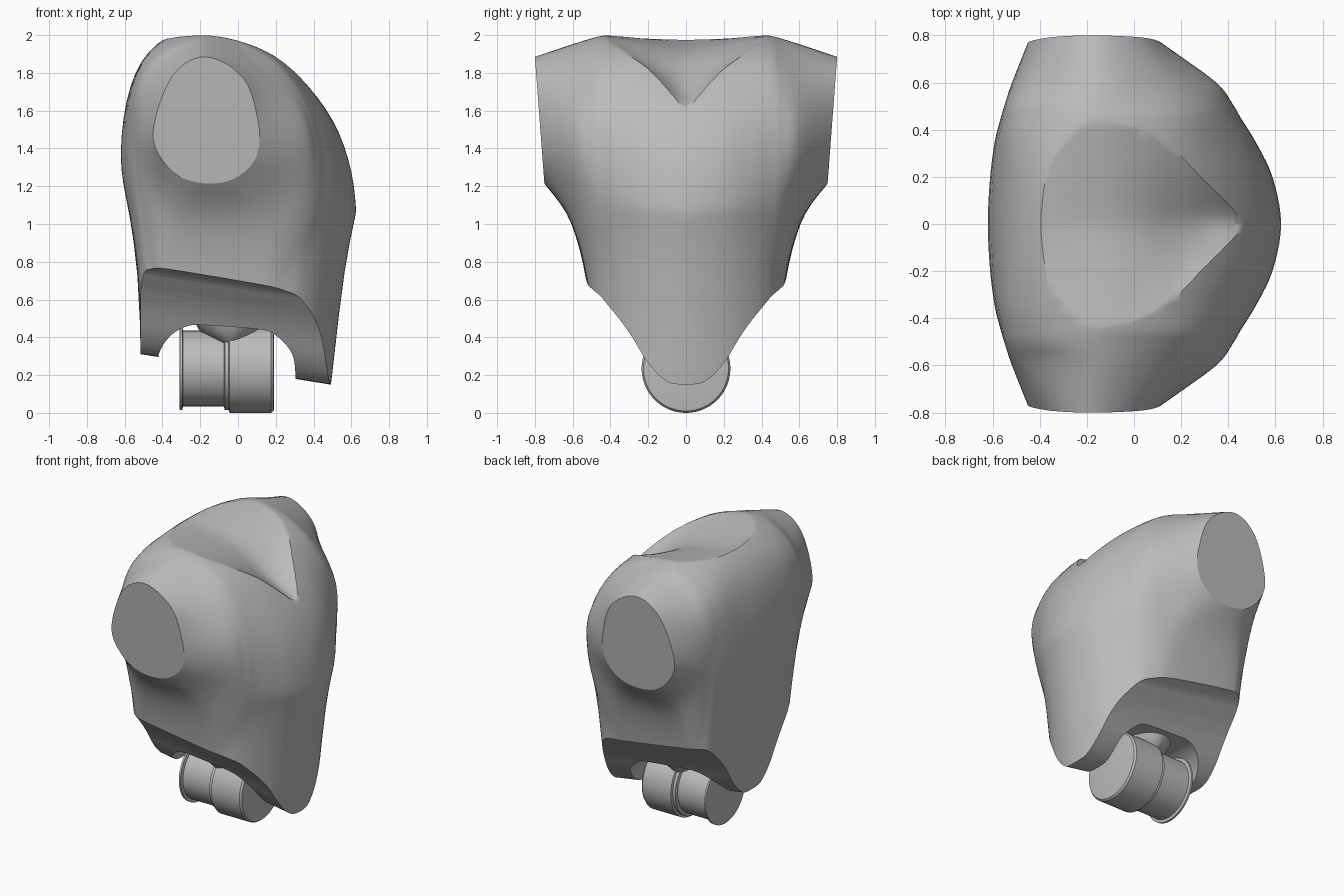
import bpy, bmesh, math
from mathutils import Vector

if "Cube" in bpy.data.objects:
    bpy.data.objects.remove(bpy.data.objects["Cube"])

grey = bpy.data.materials.new("plain grey")
grey.diffuse_color = (0.5, 0.5, 0.5, 1)
grey.use_nodes = True
grey.node_tree.nodes["Principled BSDF"].inputs["Base Color"].default_value = grey.diffuse_color


def spline(pts, steps, closed=False):
    """Catmull-Rom curve through pts."""
    pts = [Vector(p) for p in pts]
    n = len(pts)
    get = (lambda i: pts[i % n]) if closed else (lambda i: pts[max(0, min(n - 1, i))])
    out = []
    for i in range(n if closed else n - 1):
        a, b, c, d = (get(i + k) for k in (-1, 0, 1, 2))
        for s in range(steps):
            t = s / steps
            out.append(0.5 * (2 * b + (c - a) * t + (2 * a - 5 * b + 4 * c - d) * t * t
                              + (3 * b - a - 3 * c + d) * t ** 3))
    return out if closed else out + [pts[-1]]


def loft(name, rings):
    """Closed solid through a list of equal-length rings, capped at both ends."""
    bm = bmesh.new()
    vs = [[bm.verts.new(p) for p in r] for r in rings]
    for r0, r1 in zip(vs, vs[1:]):
        for k in range(len(r0)):
            j = (k + 1) % len(r0)
            bm.faces.new((r0[k], r0[j], r1[j], r1[k]))
    bm.faces.new(vs[0])
    bm.faces.new(vs[-1][::-1])
    bmesh.ops.recalc_face_normals(bm, faces=bm.faces)
    me = bpy.data.meshes.new(name)
    bm.to_mesh(me)
    bm.free()
    me.materials.append(grey)
    ob = bpy.data.objects.new(name, me)
    bpy.context.collection.objects.link(ob)
    return ob


def activate(ob):
    bpy.ops.object.select_all(action='DESELECT')
    ob.select_set(True)
    bpy.context.view_layer.objects.active = ob


def cut(ob, cutter):
    m = ob.modifiers.new("cut", 'BOOLEAN')
    m.operation, m.solver, m.object = 'DIFFERENCE', 'EXACT', cutter
    activate(ob)
    bpy.ops.object.modifier_apply(modifier=m.name)
    bpy.data.objects.remove(cutter)


def smooth(ob, deg):
    activate(ob)
    bpy.ops.object.shade_smooth_by_angle(angle=math.radians(deg))


# Torso: x-z sections from the centre out to the arm socket (top, front, bottom, back)
sections = [
    (0.00, [(-.2, 2.04), (.2, 1.89), (.5, 1.55), (.62, 1.14), (.565, .75),
            (.27, -1), (-.4, -1), (-.533, .73), (-.62, 1.38), (-.51, 1.86)]),
    (0.20, [(-.2, 2.03), (.2, 1.89), (.485, 1.55), (.585, 1.15), (.525, .75),
            (.24, -1), (-.4, -1), (-.53, .73), (-.61, 1.38), (-.51, 1.855)]),
    (0.35, [(-.2, 2.01), (.19, 1.885), (.44, 1.56), (.515, 1.17), (.44, .75),
            (.18, -1), (-.38, -1), (-.52, .73), (-.59, 1.39), (-.51, 1.84)]),
    (0.45, [(-.2, 1.995), (.18, 1.875), (.4, 1.57), (.45, 1.19), (.34, .75),
            (.19, -.1), (-.42, -.1), (-.495, .74), (-.565, 1.4), (-.5, 1.82)]),
    (0.51, [(-.2, 1.98), (.16, 1.855), (.37, 1.58), (.41, 1.22), (.25, .8),
            (.08, .6), (-.34, .6), (-.45, .82), (-.545, 1.41), (-.49, 1.8)]),
    (0.605, [(-.18, 1.95), (.12, 1.82), (.315, 1.56), (.33, 1.33), (.2, 1.11),
             (.05, 1.01), (-.31, 1.01), (-.43, 1.14), (-.515, 1.43), (-.45, 1.77)]),
    (0.80, [(-.17, 1.885), (.03, 1.77), (.107, 1.54), (.105, 1.38), (.04, 1.28),
            (-.08, 1.22), (-.24, 1.225), (-.37, 1.3), (-.45, 1.48), (-.35, 1.78)]),
]


def section_ring(y, pts, side):
    # the socket end leans inwards towards its lower edge
    lean = lambda z: (z - 1.885) * 0.075 if y > 0.7 else 0
    return [(p.x, side * (y + lean(p.y)), p.y) for p in spline(pts, 6, True)]


rings = [section_ring(y, p, -1) for y, p in reversed(sections)]
rings += [section_ring(y, p, 1) for y, p in sections[1:]]
columns = [spline(c, 5) for c in zip(*rings)]
torso = loft("torso", list(zip(*columns)))

# Neck hollow: V-shaped valley running down to the chest (x, valley height, side slope)
valley = [(-.7, 2.05, .04), (-.42, 1.98, .05), (-.3, 1.96, .11), (-.1, 1.925, .175),
          (.05, 1.865, .26), (.2, 1.765, .49), (.3, 1.7, .75), (.4, 1.65, .95),
          (.47, 1.61, 1.1), (.8, 1.42, 1.1)]
ys = [-.8 + .04 * i for i in range(41)]
cut(torso, loft("neck_cutter", [
    [(v.x, y, v.y + v.z * (math.hypot(y, .05) - .05)) for y in ys] + [(v.x, .8, 3), (v.x, -.8, 3)]
    for v in spline(valley, 4)]))

# Leg openings: everything below a V, rising slightly towards the back
half = spline([(0, .15), (.1, .165), (.2, .26), (.3, .415), (.4, .535), (.5, .615), (.75, .66)], 4)
vee = [(-p.x, p.y) for p in half[:0:-1]] + [(p.x, p.y) for p in half]
cut(torso, loft("leg_cutter", [
    [(x, y, z + .16 * (.49 - x)) for y, z in vee] + [(x, .75, -2), (x, -.75, -2)]
    for x in (-.9, .9)]))

# Hip arch between the front and back flaps
arch = spline([(-.42, .31), (-.39, .37), (-.33, .43), (-.24, .465), (-.1, .46), (.13, .44),
               (.2, .41), (.27, .34), (.3, .26), (.305, .1)], 4)
cut(torso, loft("arch_cutter", [
    [(-.42, y, -1)] + [(p.x, y, p.y) for p in arch] + [(.305, y, -1)] for y in (-.9, .9)]))
smooth(torso, 35)
# Flat arm sockets
for p in torso.data.polygons:
    if abs(p.center.y) > .74 and abs(p.normal.y) > .95:
        p.use_smooth = False

# Waist joint: stepped drum turned around the x axis (x, radius)
drum = [(-.31, .205), (-.308, .22), (-.295, .22), (-.29, .2), (-.075, .2), (-.07, .22),
        (-.05, .22), (-.045, .235), (.175, .235), (.188, .225), (.19, .215)]
joint = loft("waist_joint", [
    [(x, r * math.cos(a * math.tau / 64), .235 + r * math.sin(a * math.tau / 64))
     for a in range(64)] for x, r in drum])
smooth(joint, 30)

# Funnel-shaped stem joining the drum to the torso
stem = loft("waist_stem", [
    [(-.04 + r * math.cos(a * math.tau / 32), (r * .5 + .14) * math.sin(a * math.tau / 32), z)
     for a in range(32)] for z, r in ((.36, .05), (.39, .1), (.43, .16), (.48, .19))])
smooth(stem, 40)
